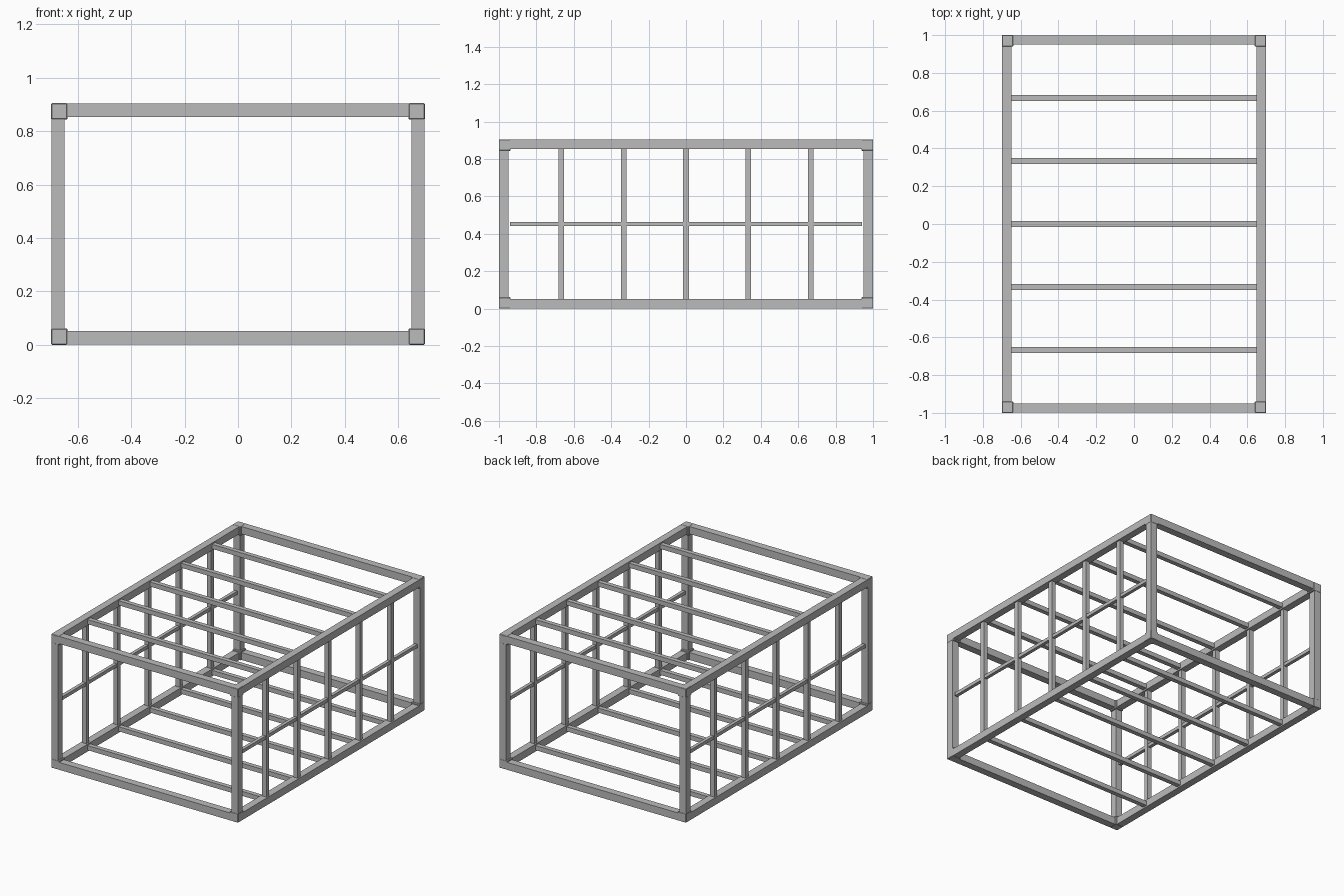
import bpy

if "Cube" in bpy.data.objects:
    bpy.data.objects.remove(bpy.data.objects["Cube"])

W, L, H = 0.70, 1.00, 0.905      # half width, half length, height
T = 0.05                         # main beam thickness
B = 0.031                        # thin bar thickness
E = 0.001                        # corner blocks sit barely proud of beams

steel = bpy.data.materials.new("grey steel")
steel.diffuse_color = (0.5, 0.5, 0.5, 1)
steel.use_nodes = True
steel.node_tree.nodes["Principled BSDF"].inputs["Base Color"].default_value = steel.diffuse_color


def box(name, centre, size, bevel=0):
    bpy.ops.mesh.primitive_cube_add(size=1, location=centre)
    ob = bpy.context.object
    ob.name = name
    ob.scale = size
    bpy.ops.object.transform_apply(location=False, rotation=False, scale=True)
    ob.data.materials.append(steel)
    if bevel:
        m = ob.modifiers.new("bevel", 'BEVEL')
        m.width = bevel
        m.segments = 1
    return ob


xc = W - E - T / 2               # beam centre lines
yc = L - E - T / 2
z_lo, z_hi = E + T / 2, H - E - T / 2
zm = H / 2
C = 0.061                        # corner block size
steps = [-2 / 3, -1 / 3, 0, 1 / 3, 2 / 3]

for sx in (-1, 1):
    # upright corner posts and corner blocks
    for sy in (-1, 1):
        box("corner_post", (sx * xc, sy * yc, zm), (T, T, H - 2 * E - 2 * T))
        for z in (C / 2, H - C / 2):
            box("corner_block", (sx * (W - C / 2), sy * (L - C / 2), z), (C, C, C), 0.003)
    # long side beams
    for z in (z_lo, z_hi):
        box("long_beam", (sx * xc, 0, z), (T, 2 * (L - E), T))
    # side uprights and the middle rail
    for y in steps:
        box("side_upright", (sx * xc, y, zm), (B, B, H - 2 * T))
    box("side_rail", (sx * xc, 0, zm), (0.023, 1.88, 0.023))

for z in (z_lo, z_hi):
    # end beams
    for sy in (-1, 1):
        box("end_beam", (0, sy * yc, z), (2 * (W - E - T), T, T))
    # cross bars of roof and floor
    for y in steps:
        box("cross_bar", (0, y, z), (2 * (W - T) + 0.01, B, B))
